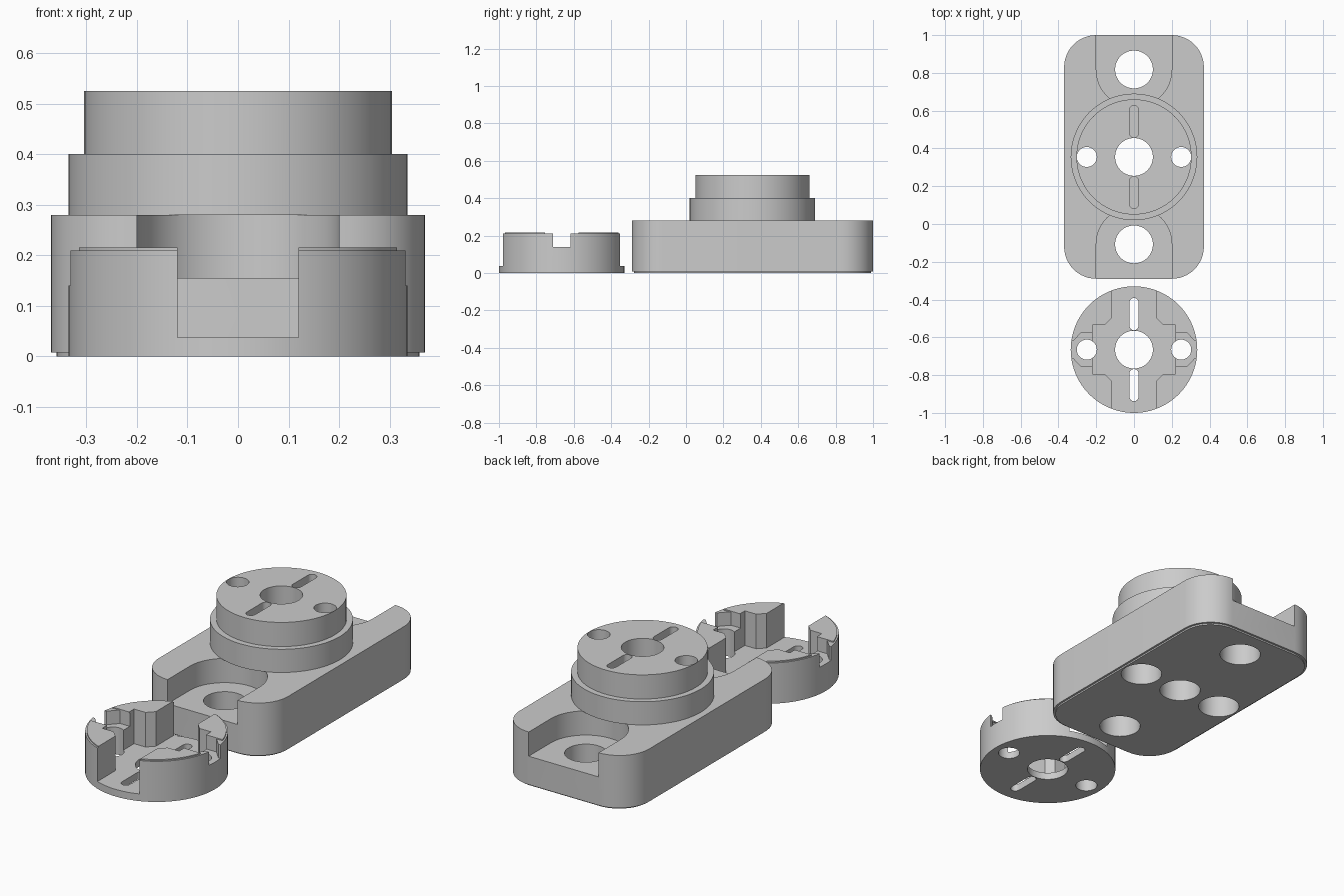
import bpy, bmesh, math

cube = bpy.data.objects.get("Cube")
if cube:
    bpy.data.objects.remove(cube, do_unlink=True)

grey = bpy.data.materials.new("plain grey")
grey.use_nodes = True
grey.diffuse_color = (0.6, 0.6, 0.6, 1)
grey.node_tree.nodes["Principled BSDF"].inputs["Base Color"].default_value = (0.6, 0.6, 0.6, 1)


def arc(cx, cy, r, start, end, steps):
    angles = [math.radians(start + (end - start) * i / steps) for i in range(steps + 1)]
    return [(cx + r * math.cos(a), cy + r * math.sin(a)) for a in angles]


def circle(cx, cy, r, sides=64):
    return arc(cx, cy, r, 0, 360, sides)[:-1]


def rounded_rect(cy, hx, hy, r):
    pts = []
    for i, (sx, sy) in enumerate([(1, 1), (-1, 1), (-1, -1), (1, -1)]):
        pts += arc(sx * (hx - r), cy + sy * (hy - r), r, i * 90, i * 90 + 90, 12)
    return pts


def stadium(y0, y1, r):
    return arc(0, y1 - r, r, 0, 180, 12) + arc(0, y0 + r, r, 180, 360, 12)


def prism(name, outline, z0, z1):
    bm = bmesh.new()
    face = bm.faces.new([bm.verts.new((x, y, z0)) for x, y in outline])
    top = bmesh.ops.extrude_face_region(bm, geom=[face])["geom"]
    bmesh.ops.translate(bm, vec=(0, 0, z1 - z0),
                        verts=[v for v in top if isinstance(v, bmesh.types.BMVert)])
    bmesh.ops.recalc_face_normals(bm, faces=bm.faces)
    mesh = bpy.data.meshes.new(name)
    bm.to_mesh(mesh)
    bm.free()
    mesh.materials.append(grey)
    obj = bpy.data.objects.new(name, mesh)
    bpy.context.collection.objects.link(obj)
    return obj


def activate(obj):
    bpy.ops.object.select_all(action='DESELECT')
    obj.select_set(True)
    bpy.context.view_layer.objects.active = obj


def cut(target, outline, z0, z1):
    cutter = prism("cutter", outline, z0, z1)
    cutter.hide_render = True
    mod = target.modifiers.new("cut", 'BOOLEAN')
    mod.operation = 'DIFFERENCE'
    mod.solver = 'EXACT'
    mod.object = cutter
    activate(target)
    bpy.ops.object.modifier_apply(modifier=mod.name)
    bpy.data.objects.remove(cutter, do_unlink=True)


def cut_face_holes(target, cy, z0, z1, slot_z):
    # centre bore, two pin holes and two slots
    cut(target, circle(0, cy, 0.1), z0, z1)
    for s in (-1, 1):
        cut(target, circle(s * 0.25, cy, 0.053, 40), z0, z1)
        a, b = sorted((s * 0.103, s * 0.273))
        cut(target, stadium(cy + a, cy + b, 0.024), slot_z, z1)


BASE_Y, RING_Y = 0.355, -0.665

# Base plate with a slightly inset foot
base = prism("base_plate", rounded_rect(BASE_Y, 0.37, 0.645, 0.17), 0.008, 0.28)
foot = prism("base_foot", rounded_rect(BASE_Y, 0.359, 0.634, 0.16), 0, 0.008)

# Open-ended screw pockets
for s in (-1, 1):
    hole_y = BASE_Y + s * 0.463
    end_y = BASE_Y + s * 0.75
    pocket = arc(0, hole_y, 0.2, 0, -s * 180, 40) + [(-0.2, end_y), (0.2, end_y)]
    cut(base, pocket, 0.155, 0.4)
    for part in (base, foot):
        cut(part, circle(0, hole_y, 0.1), -0.1, 0.4)

# Bores through the base, wide below the pin holes
for part in (base, foot):
    cut(part, circle(0, BASE_Y, 0.1), -0.1, 0.4)
    for s in (-1, 1):
        cut(part, circle(s * 0.25, BASE_Y, 0.1), -0.1, 0.2)
for s in (-1, 1):
    cut(base, circle(s * 0.25, BASE_Y, 0.053, 40), 0.1, 0.4)

# Two-step round boss
lower_boss = prism("lower_boss", circle(0, BASE_Y, 0.335, 96), 0.28, 0.4)
upper_boss = prism("upper_boss", circle(0, BASE_Y, 0.305, 96), 0.4, 0.525)
cut_face_holes(lower_boss, BASE_Y, 0.2, 0.6, 0.33)
cut_face_holes(upper_boss, BASE_Y, 0.3, 0.6, 0.33)

# Separate round socket with a thin raised rim
socket = prism("socket_body", circle(0, RING_Y, 0.335, 96), 0, 0.21)
rim = prism("socket_rim", circle(0, RING_Y, 0.327, 96), 0.21, 0.216)

# Cross-shaped cavity, built from one mirrored quarter
quarter = [(0.22, 0.13), (0.155, 0.13), (0.12, 0.165), (0.12, 0.5)]
half = quarter + [(-x, y) for x, y in reversed(quarter)]
cavity = [(x, RING_Y + y) for x, y in half + [(-x, -y) for x, y in half]]
for part in (socket, rim):
    cut(part, cavity, 0.037, 0.4)

# Side shelves narrowing to a notch in the wall
for s in (-1, 1):
    edge = [(0.18, 0.095), (0.275, 0.095), (0.32, 0.047), (0.4, 0.047)]
    shelf = edge + [(x, -y) for x, y in reversed(edge)]
    cut(socket, [(s * x, RING_Y + y) for x, y in shelf], 0.14, 0.4)
    gap = [(0.18, -0.09), (0.4, -0.09), (0.4, 0.09), (0.18, 0.09)]
    cut(rim, [(s * x, RING_Y + y) for x, y in gap], 0.14, 0.4)
cut_face_holes(socket, RING_Y, -0.1, 0.4, -0.1)

for part in (base, foot, lower_boss, upper_boss, socket, rim):
    activate(part)
    bpy.ops.object.shade_smooth_by_angle(angle=math.radians(30))
